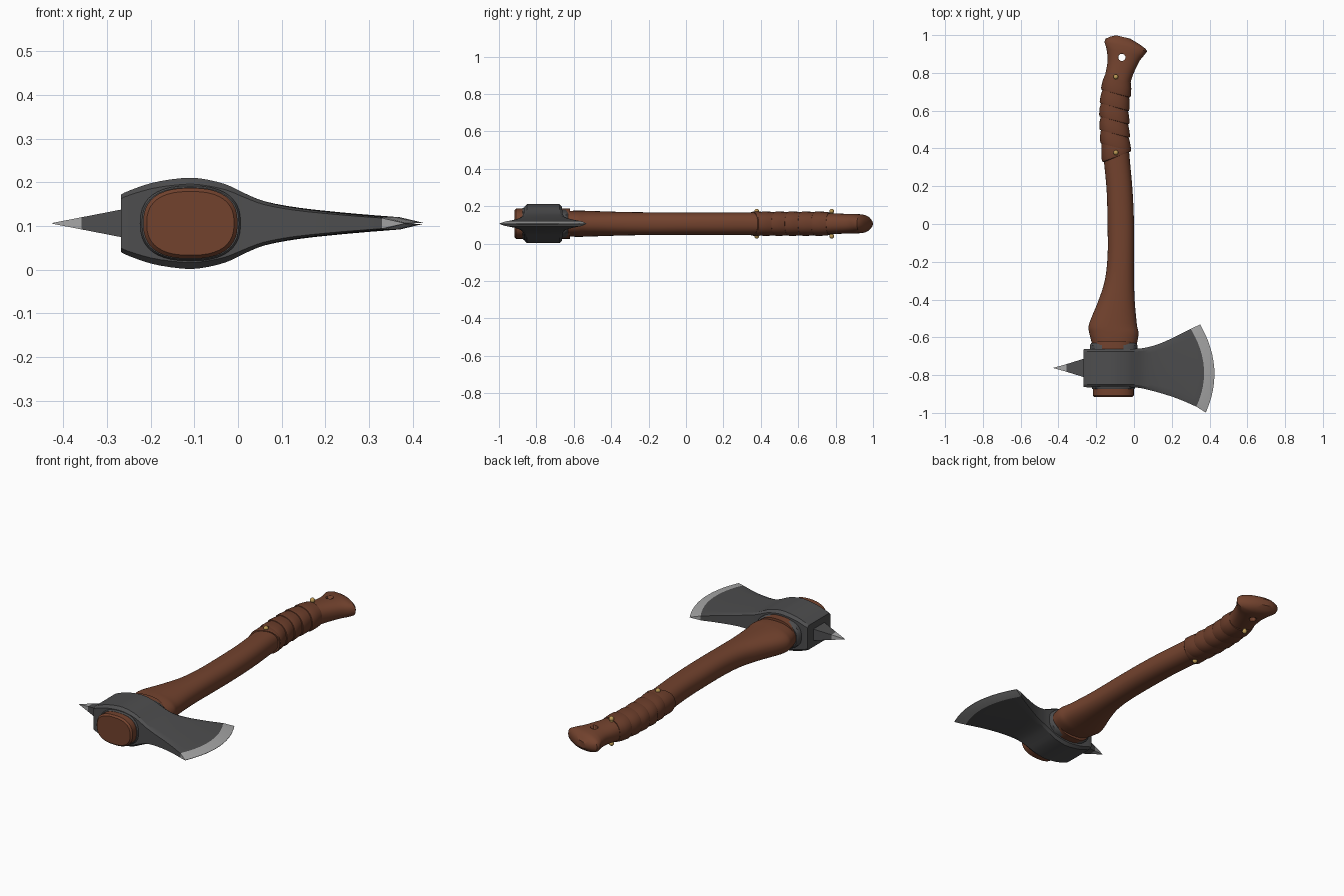
import bpy, bmesh, math
from mathutils import Vector

if "Cube" in bpy.data.objects:
    bpy.data.objects.remove(bpy.data.objects["Cube"])

ZC = 0.106  # middle height of the axe lying flat


def material(name, rgb):
    m = bpy.data.materials.new(name)
    m.diffuse_color = (*rgb, 1)
    m.use_nodes = True
    m.node_tree.nodes["Principled BSDF"].inputs["Base Color"].default_value = m.diffuse_color
    return m


WOOD = material("brown wood", (0.17, 0.055, 0.027))
LEATHER = material("brown leather", (0.15, 0.048, 0.024))
STEEL = material("dark steel", (0.075, 0.075, 0.077))
EDGE = material("bright steel", (0.38, 0.38, 0.38))
BRASS = material("brass", (0.50, 0.32, 0.09))


def finish(name, bm, mats, angle=35):
    bmesh.ops.recalc_face_normals(bm, faces=bm.faces)
    me = bpy.data.meshes.new(name)
    bm.to_mesh(me)
    bm.free()
    for m in mats:
        me.materials.append(m)
    ob = bpy.data.objects.new(name, me)
    bpy.context.collection.objects.link(ob)
    bpy.ops.object.select_all(action='DESELECT')
    ob.select_set(True)
    bpy.context.view_layer.objects.active = ob
    bpy.ops.object.shade_smooth_by_angle(angle=math.radians(angle))
    return ob


def skin(name, rings, mats, bright_from=None, angle=35):
    """Bridge a list of equal rings and cap both ends."""
    bm = bmesh.new()
    vs = [[bm.verts.new(p) for p in r] for r in rings]
    n = len(vs[0])
    for i in range(len(vs) - 1):
        for j in range(n):
            k = (j + 1) % n
            f = bm.faces.new((vs[i][j], vs[i][k], vs[i + 1][k], vs[i + 1][j]))
            f.material_index = int(bright_from is not None and i >= bright_from)
    bm.faces.new(vs[0])
    f = bm.faces.new(vs[-1])
    f.material_index = int(bright_from is not None)
    return finish(name, bm, mats, angle)


def oval(xl, yl, xr, yr, h, power=2.3, n=40):
    """Rounded section spanning a left and a right point, half height h."""
    pts = []
    for i in range(n):
        a = 2 * math.pi * i / n
        c = math.copysign(abs(math.cos(a)) ** (2 / power), math.cos(a))
        s = math.copysign(abs(math.sin(a)) ** (2 / power), math.sin(a))
        pts.append(((xl + xr) / 2 + c * (xr - xl) / 2,
                    (yl + yr) / 2 + c * (yr - yl) / 2, ZC + s * h))
    return pts


def spline(rows, steps=5):
    out = []
    for i in range(len(rows) - 1):
        p = [rows[max(0, min(len(rows) - 1, i + d))] for d in (-1, 0, 1, 2)]
        for s in range(steps):
            t = s / steps
            out.append([0.5 * (2 * b + (c - a) * t + (2 * a - 5 * b + 4 * c - d) * t * t
                               + (3 * b - a - 3 * c + d) * t ** 3) for a, b, c, d in zip(*p)])
    return out + [list(rows[-1])]


# Curved handle: left x, left y, right x, right y, half height
SHAFT = [(-.22, -.64, .014, -.64, .068), (-.236, -.58, .024, -.58, .070),
         (-.238, -.53, .015, -.53, .069), (-.19, -.41, .004, -.41, .065),
         (-.155, -.30, 0, -.30, .062), (-.14, -.17, 0, -.17, .061),
         (-.14, 0, 0, 0, .060), (-.145, .18, -.008, .18, .060),
         (-.162, .36, -.024, .36, .060), (-.173, .50, -.034, .50, .060),
         (-.174, .62, -.035, .62, .060), (-.16, .75, -.018, .75, .056),
         (-.140, .86, .022, .85, .053), (-.146, .93, .055, .895, .052)]
KNOB = [(-.146, .93, .055, .895, .052), (-.157, .965, .070, .914, .050),
        (-.150, .981, .062, .927, .046), (-.128, .991, .030, .951, .037),
        (-.095, .999, -.02, .981, .018)]
rows = spline(SHAFT) + KNOB[1:]
handle = skin("handle", [oval(*r) for r in rows], [WOOD])

# Lanyard hole through the knob
bm = bmesh.new()
bmesh.ops.create_cone(bm, cap_ends=True, segments=24, radius1=.019, radius2=.019, depth=.4)
bmesh.ops.translate(bm, verts=bm.verts, vec=(-.064, .882, ZC))
cutter = finish("hole_cutter", bm, [WOOD])
cutter.hide_render = True
bpy.context.view_layer.objects.active = handle
mod = handle.modifiers.new("hole", 'BOOLEAN')
mod.operation, mod.solver, mod.object = 'DIFFERENCE', 'EXACT', cutter
bpy.ops.object.modifier_apply(modifier="hole")
bpy.data.objects.remove(cutter)

# Haft end passing through the head, and the steel collars around it
skin("haft_end", [oval(-.217 + e, y, -.001 - e, y, .081 - e, 2.5)
                  for y, e in ((-.62, 0), (-.908, 0), (-.917, .008))], [WOOD])
skin("rear_collar", [oval(-.234 + e, y, .019 - e, y, .078 - e, 2.6)
                     for y, e in ((-.70, 0), (-.642, 0), (-.63, .008))], [STEEL])
skin("front_collar", [oval(-.224 + e, y, .006 - e, y, .086 - e, 2.5)
                      for y, e in ((-.84, 0), (-.868, 0), (-.874, .004))], [STEEL])


# Axe head: x at low, middle and high y, low y, high y, half thickness
HEAD = [(-.268, -.268, -.268, -.858, -.668, .062), (-.261, -.261, -.261, -.864, -.662, .070),
        (-.20, -.20, -.20, -.864, -.662, .092), (-.134, -.134, -.134, -.864, -.662, .103),
        (-.088, -.088, -.088, -.864, -.662, .103), (-.03, -.03, -.03, -.864, -.662, .090),
        (.015, .015, .015, -.866, -.660, .069), (.06, .063, .06, -.874, -.655, .050),
        (.13, .145, .13, -.892, -.636, .035), (.23, .26, .22, -.924, -.596, .023),
        (.33, .37, .30, -.967, -.555, .014)]
LIP = (.38, .425, .35, -.998, -.532, .001)


def head_ring(xa, xm, xb, ya, yb, h):
    """Flat section with chamfered rims, bowed along its length."""
    inset = 0.014 / ((yb - ya) / 2)
    vs = [-1] + [(1 - inset) * (-1 + i / 6) for i in range(13)] + [1]

    def pt(v, side):
        x = xm + (xb - xa) / 2 * v + ((xa + xb) / 2 - xm) * v * v
        z = h * (0.86 if abs(v) == 1 else 1)
        return (x, (ya + yb) / 2 + v * (yb - ya) / 2, ZC + side * z)
    return [pt(v, 1) for v in vs] + [pt(v, -1) for v in reversed(vs)]


body = spline(HEAD, 3)
skin("axe_head", [head_ring(*r) for r in body + [LIP]], [STEEL, EDGE],
     bright_from=len(body) - 1, angle=25)

# Rear spike with a bright tip
skin("rear_spike", [[(x, -.762 + sy * a, ZC + sz * b)
                     for sy, sz in ((-1, -1), (1, -1), (1, 1), (-1, 1))]
                    for x, a, b in ((-.255, .052, .034), (-.358, .020, .014), (-.425, .001, .001))],
     [STEEL, EDGE], bright_from=1)


# Leather grip: overlapping tilted bands that follow the handle
def side_x(y, col):
    for a, b in zip(SHAFT, SHAFT[1:]):
        if a[1] <= y <= b[1]:
            return a[col] + (b[col] - a[col]) * (y - a[1]) / (b[1] - a[1])
    return SHAFT[-1][col]


def band(name, y0, y1, tilt0, tilt1):
    rings = []
    for t, e in ((0, -.002), (.02, .008), (.15, .011), (.6, .008), (1, .001)):
        y = y0 + (y1 - y0) * t
        s = tilt0 + (tilt1 - tilt0) * t
        yl, yr = y + s, y - s
        rings.append(oval(side_x(yl, 0) - e, yl, side_x(yr, 2) + e, yr, .060 + e * .5))
    skin(name, rings, [LEATHER])


band("grip_band_lower", .355, .43, -.028, .018)
for i in range(5):
    y = .405 + i * .071
    band(f"grip_band_{i + 1}", y, y + .08, .02, .02)

# Brass pins through both ends of the grip
for name, y in (("lower_pin", .378), ("upper_pin", .779)):
    bm = bmesh.new()
    bmesh.ops.create_cone(bm, cap_ends=True, segments=16, radius1=.009, radius2=.009, depth=.14)
    for s in (-1, 1):
        head = bmesh.ops.create_uvsphere(bm, u_segments=16, v_segments=8, radius=.013)["verts"]
        bmesh.ops.translate(bm, verts=head, vec=Vector((0, 0, s * .067)))
    bmesh.ops.translate(bm, verts=bm.verts, vec=(-.096, y, ZC))
    finish(name, bm, [BRASS])
